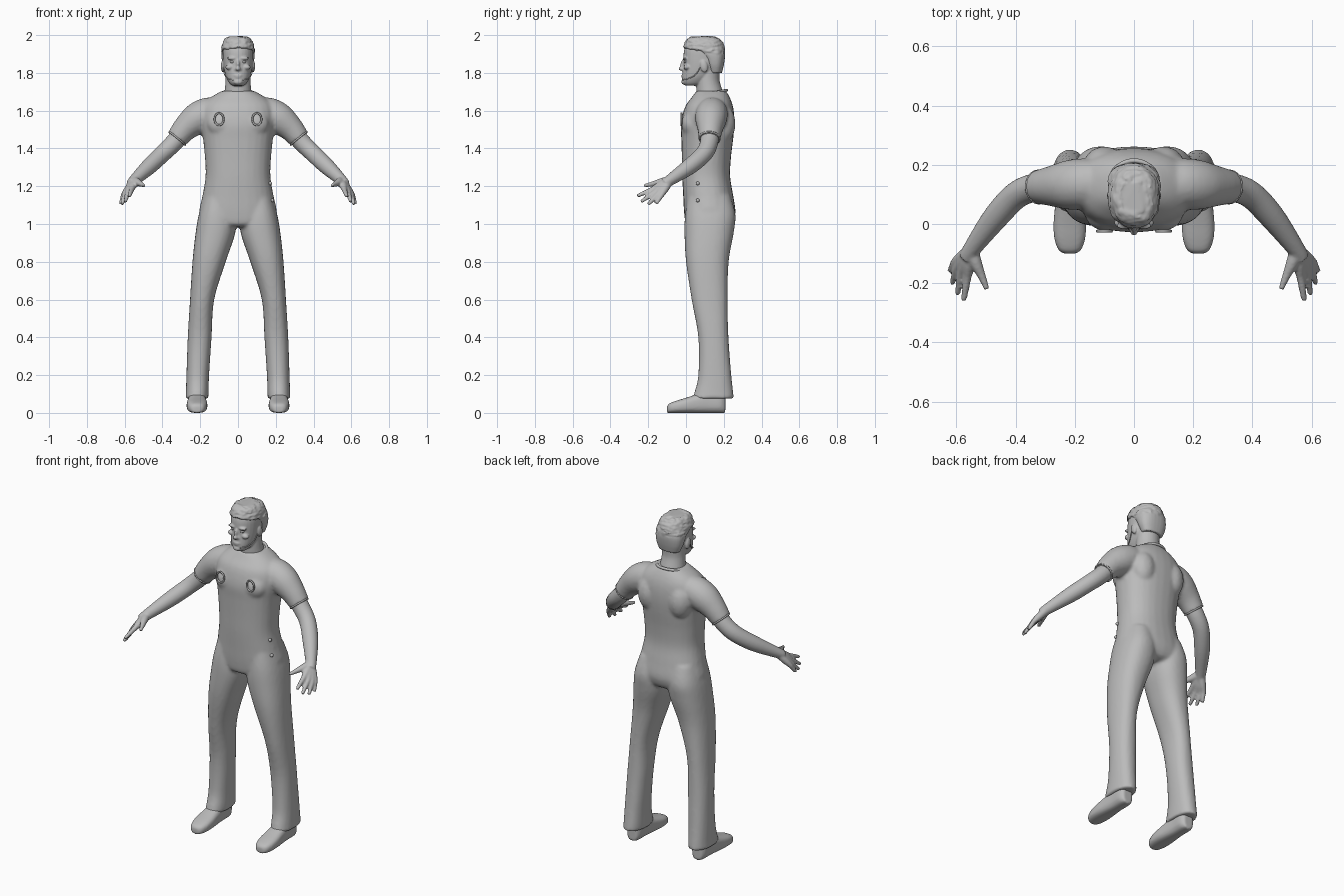
import bpy, bmesh, math, random
from math import sin, cos, pi
from mathutils import Vector, Matrix

random.seed(4)
if "Cube" in bpy.data.objects:
    bpy.data.objects.remove(bpy.data.objects["Cube"])

grey = bpy.data.materials.new("plain_grey")
grey.use_nodes = True
grey.diffuse_color = (0.5, 0.5, 0.5, 1)
grey.node_tree.nodes["Principled BSDF"].inputs["Base Color"].default_value = (0.5, 0.5, 0.5, 1)


def spline(rows, steps=5):
    """Smooth a list of section rows with a Catmull-Rom curve."""
    rows = [Vector(r) for r in rows]
    out = []
    for i in range(len(rows) - 1):
        a, b, c, d = rows[max(i - 1, 0)], rows[i], rows[i + 1], rows[min(i + 2, len(rows) - 1)]
        for s in range(steps):
            t = s / steps
            out.append(b + (c - a) * (t / 2) + (a * 2 - b * 5 + c * 4 - d) * (t * t / 2)
                       + (b * 3 - a - c * 3 + d) * (t ** 3 / 2))
    return out + [rows[-1]]


def oval(centre, u, v, power=2.0, n=28):
    pts = []
    for k in range(n):
        c, s = cos(2 * pi * k / n), sin(2 * pi * k / n)
        pts.append(centre + u * math.copysign(abs(c) ** (2 / power), c)
                   + v * math.copysign(abs(s) ** (2 / power), s))
    return pts


def loft(bm, rings):
    loops = [[bm.verts.new(p) for p in ring] for ring in rings]
    n = len(loops[0])
    for a, b in zip(loops, loops[1:]):
        for k in range(n):
            bm.faces.new((a[k], a[(k + 1) % n], b[(k + 1) % n], b[k]))
    bm.faces.new(loops[0][::-1])
    bm.faces.new(loops[-1])


def stack(bm, rows, power=2.3):
    """Level sections: height, centre x, half width, front y, back y."""
    loft(bm, [oval(Vector((x, (f + b) / 2, z)), Vector((h, 0, 0)), Vector((0, (b - f) / 2, 0)), power)
              for z, x, h, f, b in spline(rows)])


def tube(bm, rows):
    """Round limb: x, y, z, radius along a path."""
    pts = spline(rows)
    rings = []
    for i, p in enumerate(pts):
        d = (pts[min(i + 1, len(pts) - 1)] - pts[max(i - 1, 0)]).xyz.normalized()
        u = d.cross(Vector((0, 0, 1))).normalized()
        rings.append(oval(p.xyz, u * p.w, d.cross(u) * p.w, n=20))
    loft(bm, rings)


def ball(bm, centre, size, turn=0):
    m = Matrix.Translation(centre) @ Matrix.Rotation(turn, 4, 'X') @ Matrix.Diagonal((*size, 1))
    bmesh.ops.create_uvsphere(bm, u_segments=20, v_segments=12, radius=1, matrix=m)


def finish(name, bm, voxel=0, smooth=3):
    bmesh.ops.recalc_face_normals(bm, faces=bm.faces)
    me = bpy.data.meshes.new(name)
    bm.to_mesh(me)
    bm.free()
    me.materials.append(grey)
    for p in me.polygons:
        p.use_smooth = True
    ob = bpy.data.objects.new(name, me)
    bpy.context.collection.objects.link(ob)
    if voxel:
        r = ob.modifiers.new("blend", 'REMESH')
        r.mode, r.voxel_size, r.use_smooth_shade = 'VOXEL', voxel, True
        s = ob.modifiers.new("soften", 'SMOOTH')
        s.factor, s.iterations = 0.5, smooth
    return ob


# Shirt and trousers blended into one body
bm = bmesh.new()
stack(bm, [(.985, 0, .1, .03, .2), (1.0, 0, .17, .0, .24), (1.06, 0, .205, -.01, .262),
           (1.15, 0, .188, -.015, .25), (1.25, 0, .172, -.02, .234), (1.35, 0, .175, -.022, .238),
           (1.45, 0, .185, -.025, .25), (1.52, 0, .195, -.028, .256), (1.58, 0, .198, -.018, .255),
           (1.63, 0, .185, .0, .247), (1.67, 0, .145, .03, .232), (1.705, 0, .085, .055, .212)])
for s in (-1, 1):
    stack(bm, [(.075, s * .218, .061, .035, .252), (.11, s * .216, .06, .045, .25),
               (.2, s * .213, .06, .065, .24), (.4, s * .203, .063, .065, .225),
               (.6, s * .19, .064, .03, .22), (.8, s * .153, .088, .0, .226),
               (.95, s * .12, .105, -.008, .252), (1.05, s * .11, .098, -.005, .262),
               (1.15, s * .1, .08, .01, .235)])
    tube(bm, [(s * .1, .14, 1.59, .075), (s * .16, .137, 1.585, .085), (s * .22, .132, 1.555, .084),
              (s * .28, .128, 1.505, .068), (s * .325, .125, 1.45, .057)])
    ball(bm, (s * .1, .2, 1.53), (.07, .062, .1))
    ball(bm, (s * .085, .03, 1.53), (.08, .055, .07))
finish("shirt_and_trousers", bm, .01, 4)

# Arms with palms and fingers
for s, side in ((-1, "right"), (1, "left")):
    bm = bmesh.new()
    wrist = (s * .548, -.085, 1.232)
    tube(bm, [(s * .28, .127, 1.5, .05), (s * .34, .122, 1.43, .048), (s * .40, .095, 1.372, .046),
              (s * .47, .02, 1.305, .043), (*wrist, .03), (s * .565, -.115, 1.212, .027)])
    for knuckle, tip in (((.563, -.178, 1.183), (.575, -.258, 1.148)),
                         ((.583, -.165, 1.168), (.597, -.238, 1.118)),
                         ((.598, -.148, 1.158), (.614, -.2, 1.104)),
                         ((.604, -.128, 1.156), (.622, -.158, 1.108))):
        k, t = Vector((s * knuckle[0], *knuckle[1:])), Vector((s * tip[0], *tip[1:]))
        tube(bm, [(*wrist, .022), (*Vector(wrist).lerp(k, .6), .02), (*k, .0145),
                  (*k.lerp(t, .5), .012), (*t, .009)])
    tube(bm, [(*wrist, .022), (s * .535, -.13, 1.222, .021), (s * .515, -.175, 1.212, .014),
              (s * .497, -.22, 1.203, .009)])
    finish(side + "_arm", bm, .006, 2)

    # Shoe: sections along its length, flat underneath
    bm = bmesh.new()
    rows = [(-.1, .018, .035), (-.088, .038, .05), (-.05, .052, .065), (.0, .055, .08),
            (.06, .05, .1), (.12, .046, .12), (.18, .045, .12), (.208, .03, .1)]
    rings = []
    for y, h, top in spline(rows, 4):
        ring = oval(Vector((s * .217, y, top / 2)), Vector((h, 0, 0)), Vector((0, 0, top / 2)), 2.8)
        rings.append(ring)
    loft(bm, rings)
    finish(side + "_shoe", bm, .007, 3)

# Head, neck and face
bm = bmesh.new()
stack(bm, [(1.64, 0, .085, .06, .21), (1.7, 0, .072, .055, .195), (1.76, 0, .066, .055, .178),
           (1.82, 0, .066, .06, .18)], 2)
stack(bm, [(1.732, 0, .028, -.002, .06), (1.745, 0, .045, -.016, .1), (1.77, 0, .06, -.02, .13),
           (1.8, 0, .07, -.018, .165), (1.84, 0, .077, -.014, .188), (1.88, 0, .08, -.014, .198),
           (1.92, 0, .08, -.01, .198), (1.955, 0, .072, .005, .185), (1.98, 0, .05, .03, .15)], 2.2)
ball(bm, (0, -.02, 1.822), (.014, .02, .011))
ball(bm, (0, -.016, 1.845), (.009, .014, .03), -.25)
ball(bm, (0, -.014, 1.787), (.024, .011, .006))
ball(bm, (0, -.013, 1.777), (.021, .011, .006))
ball(bm, (0, -.012, 1.752), (.024, .013, .014))
for s in (-1, 1):
    ball(bm, (s * .032, -.006, 1.877), (.028, .012, .008))
    ball(bm, (s * .045, .004, 1.83), (.022, .017, .014))
    ball(bm, (s * .012, -.014, 1.818), (.007, .009, .007))
    ball(bm, (s * .08, .095, 1.835), (.011, .02, .033), .2)
finish("head", bm, .005, 2)

# Eyes
bm = bmesh.new()
for s in (-1, 1):
    ball(bm, (s * .03, -.002, 1.858), (.013, .01, .007))
finish("eyes", bm)

# Short rough hair with a raised front band
bm = bmesh.new()
stack(bm, [(1.8, 0, .064, .12, .19), (1.84, 0, .08, .105, .2), (1.88, 0, .087, .085, .206),
           (1.91, 0, .088, .05, .206), (1.93, 0, .087, -.008, .205), (1.955, 0, .08, -.006, .198),
           (1.98, 0, .068, .005, .178), (1.992, 0, .045, .03, .145)], 2.4)
for v in bm.verts:
    if v.co.z > 1.9:
        v.co += Vector([random.uniform(-.005, .005) for _ in range(3)])
finish("hair", bm, .005, 1)


def cord(name, paths, radius, cyclic=False):
    cu = bpy.data.curves.new(name, 'CURVE')
    cu.dimensions, cu.bevel_depth, cu.bevel_resolution = '3D', radius, 2
    for path in paths:
        sp = cu.splines.new('POLY')
        sp.points.add(len(path) - 1)
        for p, co in zip(sp.points, path):
            p.co = (*co, 1)
        sp.use_cyclic_u = cyclic
    cu.materials.append(grey)
    ob = bpy.data.objects.new(name, cu)
    bpy.context.collection.objects.link(ob)


# Beard edge along the jaw, collar rim and sleeve cuffs
cord("beard_edge", [[p.xyz for p in spline([(s * .079, .075, 1.83), (s * .071, .05, 1.79),
                                            (s * .052, .008, 1.768), (s * .025, -.018, 1.763)])]
                    for s in (-1, 1)], .0025)
cord("collar", [[(.083 * cos(a), .132 + .082 * sin(a), 1.69 + .018 * sin(a))
                 for a in [2 * pi * i / 40 for i in range(40)]]], .008, True)
cuffs = []
for s in (-1, 1):
    axis = Vector((s * .045, -.003, -.055)).normalized()
    u = axis.cross(Vector((0, 1, 0))).normalized()
    cuffs.append(oval(Vector((s * .322, .125, 1.453)), u * .054, axis.cross(u) * .054, n=32))
cord("sleeve_cuffs", cuffs, .005, True)

# Chest patches and side studs
cord("chest_patches", [[(s * .1 + .024 * cos(a), -.024, 1.555 + .032 * sin(a))
                        for a in [2 * pi * i / 24 for i in range(24)]] for s in (-1, 1)], .005, True)
bm = bmesh.new()
for x, z in ((.171, 1.215), (.182, 1.125)):
    ball(bm, (x, .062, z), (.009, .01, .01))
finish("side_studs", bm)
